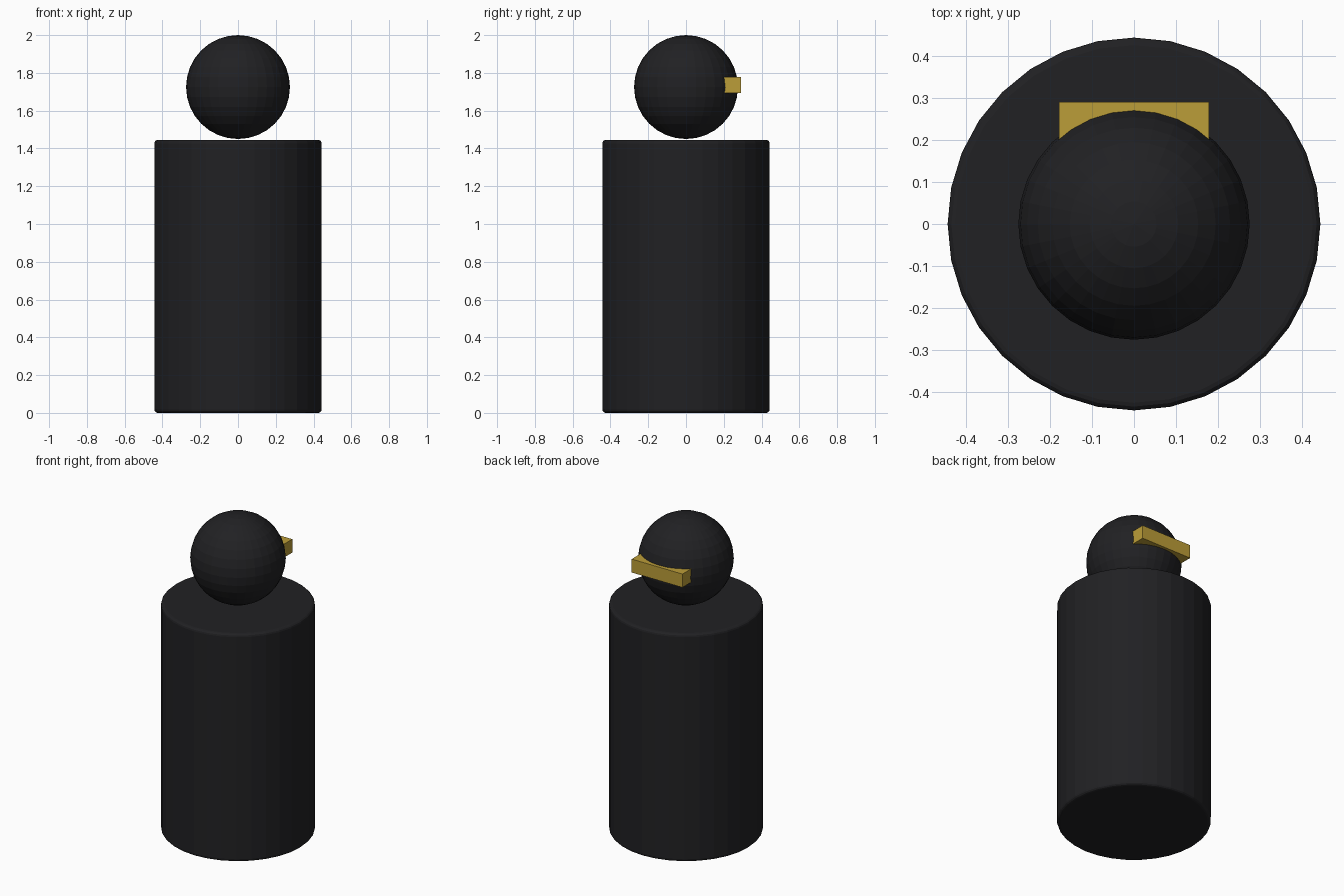
import bpy

cube = bpy.data.objects.get("Cube")
if cube:
    bpy.data.objects.remove(cube, do_unlink=True)


def make_material(name, rgb):
    mat = bpy.data.materials.new(name)
    mat.use_nodes = True
    color = (*rgb, 1)
    mat.diffuse_color = color
    mat.node_tree.nodes["Principled BSDF"].inputs["Base Color"].default_value = color
    return mat


def finish(name, mat, bevel=0):
    obj = bpy.context.object
    obj.name = obj.data.name = name
    obj.data.materials.append(mat)
    if bevel:
        mod = obj.modifiers.new("Rounded edges", "BEVEL")
        mod.width = bevel
        mod.segments = 3
        mod.limit_method = "ANGLE"
    return obj


black = make_material("Matte black", (0.015, 0.015, 0.017))
gold = make_material("Gold", (0.50, 0.34, 0.04))

# Body: faceted cylinder with softened rims
body_radius, body_height = 0.443, 1.445
bpy.ops.mesh.primitive_cylinder_add(
    vertices=32, radius=body_radius, depth=body_height,
    location=(0, 0, body_height / 2))
finish("body", black, bevel=0.018)

# Head: sphere resting on the body
head_radius = 0.275
bpy.ops.mesh.primitive_uv_sphere_add(
    segments=32, ring_count=16, radius=head_radius,
    location=(0, 0, 2 - head_radius))
finish("head", black)

# Gold bar set into the back of the head
bpy.ops.mesh.primitive_cube_add(size=1, location=(0, 0.235, 1.737))
bar = finish("head_bar", gold)
bar.scale = (0.356, 0.11, 0.085)
